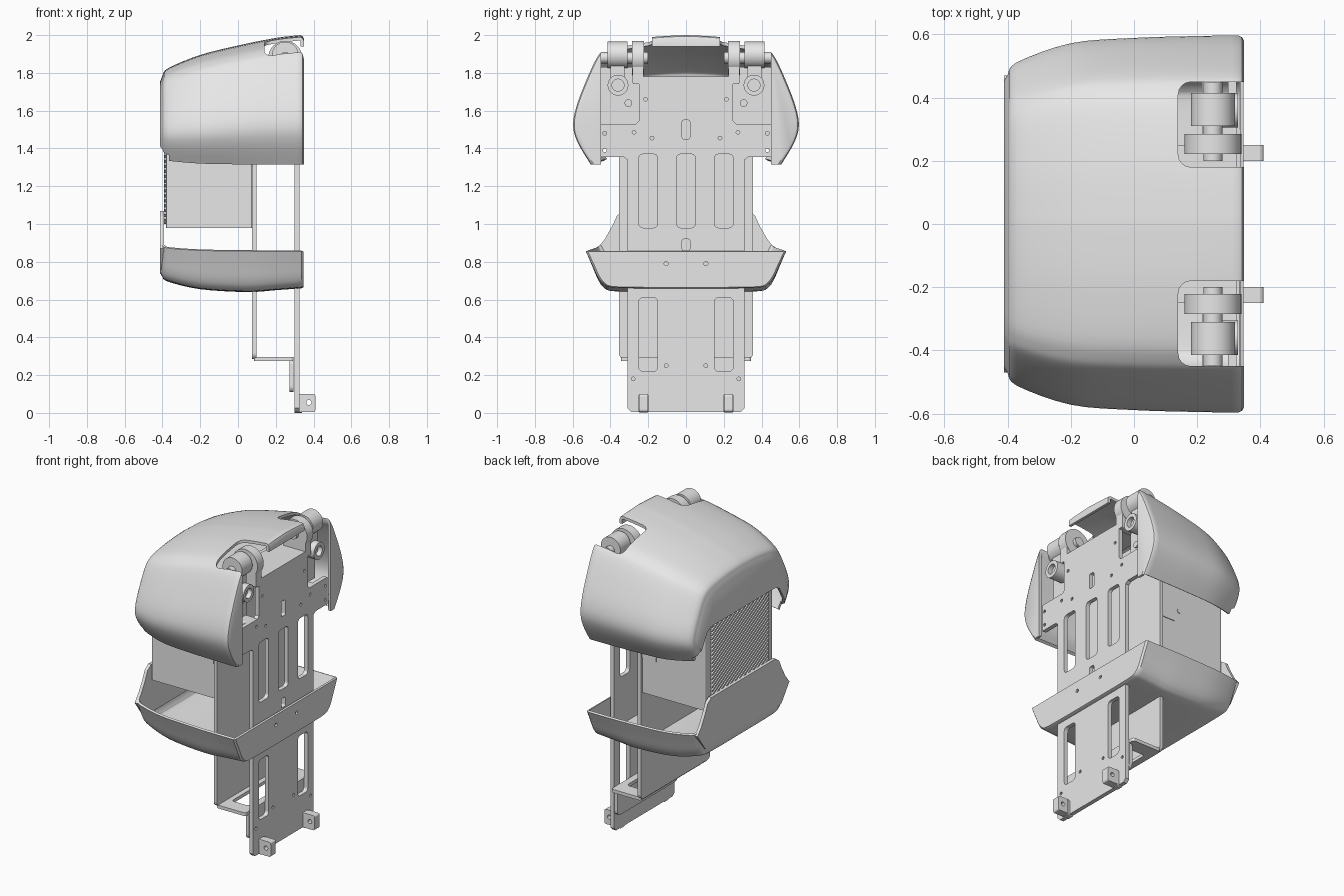
import bpy, bmesh, math
from mathutils import Matrix

cube = bpy.data.objects.get("Cube")
if cube:
    bpy.data.objects.remove(cube)

grey = bpy.data.materials.new("plain grey")
grey.use_nodes = True
grey.diffuse_color = (0.8, 0.8, 0.8, 1)
grey.node_tree.nodes["Principled BSDF"].inputs["Base Color"].default_value = (0.8, 0.8, 0.8, 1)


def finish(name, bm):
    bmesh.ops.recalc_face_normals(bm, faces=bm.faces)
    me = bpy.data.meshes.new(name)
    bm.to_mesh(me)
    bm.free()
    me.materials.append(grey)
    ob = bpy.data.objects.new(name, me)
    bpy.context.collection.objects.link(ob)
    return ob


def activate(ob):
    bpy.ops.object.select_all(action='DESELECT')
    ob.select_set(True)
    bpy.context.view_layer.objects.active = ob


def prism(name, pts, a, b, axis='x'):
    """Extrude a 2D outline from a to b along an axis."""
    place = {'x': lambda p, t: (t, p[0], p[1]),
             'y': lambda p, t: (p[0], t, p[1]),
             'z': lambda p, t: (p[0], p[1], t)}[axis]
    bm = bmesh.new()
    lo, hi = [[bm.verts.new(place(p, t)) for p in pts] for t in (a, b)]
    bm.faces.new(lo)
    bm.faces.new(hi)
    n = len(pts)
    for i in range(n):
        j = (i + 1) % n
        bm.faces.new((lo[i], lo[j], hi[j], hi[i]))
    return finish(name, bm)


def rrect(u0, u1, v0, v1, r=0.02, seg=4):
    """Rounded rectangle outline."""
    pts = []
    corners = ((u1 - r, v1 - r), (u0 + r, v1 - r), (u0 + r, v0 + r), (u1 - r, v0 + r))
    for q, (cu, cv) in enumerate(corners):
        for k in range(seg + 1):
            a = math.pi / 2 * (q + k / seg)
            pts.append((cu + r * math.cos(a), cv + r * math.sin(a)))
    return pts


def circle(u, v, r, n=24):
    return [(u + r * math.cos(2 * math.pi * i / n), v + r * math.sin(2 * math.pi * i / n))
            for i in range(n)]


def mirrored(half):
    return half + [(-y, z) for y, z in reversed(half)]


def cut(ob, cutters):
    activate(ob)
    for c in cutters:
        c.hide_render = True
        m = ob.modifiers.new("cut", 'BOOLEAN')
        m.operation, m.solver, m.object = 'DIFFERENCE', 'EXACT', c
        bpy.ops.object.modifier_apply(modifier=m.name)
        bpy.data.objects.remove(c)


def smooth(ob, angle=35):
    activate(ob)
    bpy.ops.object.shade_smooth_by_angle(angle=math.radians(angle))


def spline(pts, n):
    """Catmull-Rom interpolation through tuples."""
    out = []
    for i in range(len(pts) - 1):
        p = [pts[max(0, min(len(pts) - 1, i + k))] for k in (-1, 0, 1, 2)]
        for s in range(n):
            t = s / n
            out.append(tuple(0.5 * (2 * b + (c - a) * t + (2 * a - 5 * b + 4 * c - d) * t * t
                                    + (3 * b - a - 3 * c + d) * t ** 3)
                             for a, b, c, d in zip(*p)))
    return out + [pts[-1]]


def loft(name, stations, half, thick):
    """Thin open-edged shell through (x, half width, bottom, top) stations."""
    half = spline(half, 4)
    prof = half + [(-y, z) for y, z in reversed(half[:-1])]
    bm = bmesh.new()
    rings = [[bm.verts.new((x, y * w, b + z * (t - b))) for y, z in prof]
             for x, w, b, t in stations]
    for r, s in zip(rings, rings[1:]):
        for i in range(len(prof) - 1):
            bm.faces.new((r[i], r[i + 1], s[i + 1], s[i]))
    bm.faces.new(rings[0])
    bm.faces.new(rings[-1])
    ob = finish(name, bm)
    activate(ob)
    m = ob.modifiers.new("wall", 'SOLIDIFY')
    m.thickness, m.offset = thick, -1
    bpy.ops.object.modifier_apply(modifier=m.name)
    return ob


# Upper cover, with hinge notches, rear opening and radiator opening
cover_line = [(-.40, .475, 1.345, 1.785), (-.37, .515, 1.335, 1.825), (-.2, .575, 1.32, 1.895),
              (0, .592, 1.316, 1.945), (.2, .598, 1.315, 1.985), (.33, .6, 1.315, 2.0)]
cover_line = ([(-.412, .455, 1.35, 1.755)] + spline(cover_line, 4)
              + [(.342, .594, 1.315, 1.994), (.349, .58, 1.315, 1.98)])
cover_half = [(.84, 0), (.95, .16), (.995, .29), (.97, .44), (.885, .64), (.79, .82),
              (.72, .89), (.6, .94), (.3, .985), (0, 1)]
cover = loft("upper_cover", cover_line, cover_half, .018)
notches = [prism("cutter", rrect(.14, .7, min(s * .18, s * .45), max(s * .18, s * .45), .04),
                 1.55, 2.2, 'z') for s in (1, -1)]
rear = prism("cutter", rrect(-.45, .45, 1.0, 1.94, .02), .30, .6)
mouth = prism("cutter", mirrored([(.47, 1.2), (.46, 1.36), (.41, 1.44), (.37, 1.51), (.33, 1.53)]),
              -.6, -.365)
cut(cover, notches + [rear, mouth])
smooth(cover)

# Lower tray with raised front lip
tray_line = [(-.4, .46, .72, .885), (-.37, .48, .695, .872), (-.2, .515, .655, .86),
             (.05, .528, .64, .856), (.2, .53, .65, .855), (.335, .53, .66, .855)]
tray_line = [(-.412, .45, .74, .89)] + spline(tray_line, 4) + [(.347, .52, .665, .855)]
tray_half = [(1, 1), (.94, .65), (.88, .3), (.82, .1), (.73, .02), (.4, 0), (0, 0)]
tray = loft("lower_tray", tray_line, tray_half, .014)
cut(tray, [prism("cutter", circle(s * .105, .79, .011, 12), .3, .4) for s in (1, -1)])
smooth(tray)
prism("tray_lip", mirrored([(.39, .76), (.47, .87), (.43, .92), (.39, .99), (.365, 1.045),
                            (.33, 1.07)]), -.412, -.392)

# Rear mounting plate with slots and screw holes
plate = prism("rear_plate", mirrored([(.29, .005), (.31, .025), (.31, 1.34), (.33, 1.355), (.45, 1.355),
                                      (.45, 1.53), (.265, 1.53), (.25, 1.545), (.25, 1.78)]), .298, .325)
slots = [(y, .98, 1.37, .05) for y in (-.2, 0, .2)] + [(y, .22, .61, .05) for y in (-.2, .2)]
slots += [(0, 1.45, 1.55, .02), (0, .86, .92, .02)]
cutters = [prism("cutter", rrect(y - w, y + w, a, b, w * .45), .2, .4) for y, a, b, w in slots]
holes = [(.28, .18), (.105, .25), (.215, 1.66), (.18, 1.455), (.275, 1.485), (.43, 1.48), (.43, 1.39)]
cutters += [prism("cutter", circle(s * y, z, .01, 10), .2, .4) for y, z in holes for s in (1, -1)]
cut(plate, cutters)
prism("plate_top_flange", rrect(.12, .325, -.25, .25, .02), 1.76, 1.78, 'z')

# Inner plate with stepped foot
prism("inner_plate", rrect(-.355, .355, .285, 1.76, .03), .075, .098)
shelf = prism("foot_shelf", rrect(.085, .295, -.345, .345, .015), .275, .296, 'z')
cut(shelf, [prism("cutter", rrect(.13, .25, -.25, .25, .02), .2, .4, 'z')])
prism("foot_drop", rrect(-.31, .31, .11, .29, .03), .273, .295)

# Radiator body, side panels and slanted slats
prism("radiator_body", rrect(-.38, .075, -.345, .345, .008), .98, 1.74, 'z')
for s in (1, -1):
    prism("side_panel", rrect(-.03, .07, 1.2, 1.4, .008), s * .343, s * .349, 'y')
    prism("panel_screw", circle(-.055, 1.28, .014, 12), s * .343, s * .349, 'y')
k, reach, low, high = .57, .29, 1.0, 1.56
z0 = low - k * reach
while z0 < high + k * reach:
    a, b = max(-reach, (low - z0) / k), min(reach, (high - z0) / k)
    if b - a > .03:
        prism("radiator_slat", [(-a, z0 + k * a), (-b, z0 + k * b), (-b, z0 + k * b + .013),
                                (-a, z0 + k * a + .013)], -.393, -.378)
    z0 += .026

# Hinges, brackets and bottom hooks on both sides
for s in (1, -1):
    def side(name, pts, a, b, axis='y'):
        return prism(name, pts, min(s * a, s * b), max(s * a, s * b), axis)

    def block(name, y0, y1, z0, z1, x0, x1):
        return prism(name, rrect(min(s * y0, s * y1), max(s * y0, s * y1), z0, z1, .008), x0, x1)

    smooth(side("hinge_wheel", circle(.25, 1.88, .09, 40), .222, .285))
    smooth(side("hinge_roller", circle(.25, 1.895, .07, 40), .31, .415))
    smooth(side("hinge_pin", circle(.25, 1.88, .03), .2, .45))
    block("hinge_arm", .225, .282, 1.74, 1.88, .17, .325)
    block("roller_arm", .325, .40, 1.70, 1.88, .235, .29)
    block("hinge_bracket", .25, .455, 1.5, 1.83, .215, .235)
    block("hinge_corner", .25, .34, 1.5, 1.53, .235, .31)
    knob = prism("round_knob", circle(s * .36, 1.735, .055, 32), .235, .33)
    cut(knob, [prism("cutter", circle(s * .36, 1.735, .032), .3, .4)])
    smooth(knob)
    prism("small_boss", circle(s * .305, 1.64, .02), .23, .245)
    hook = side("bottom_hook", rrect(.325, .41, .005, .1, .012), .2, .25)
    cut(hook, [prism("cutter", circle(.375, .055, .014, 12), -.5, .5, 'y')])
    prism("hook_base", rrect(s * .225 - .026, s * .225 + .026, 0, .1, .01), .298, .34)
